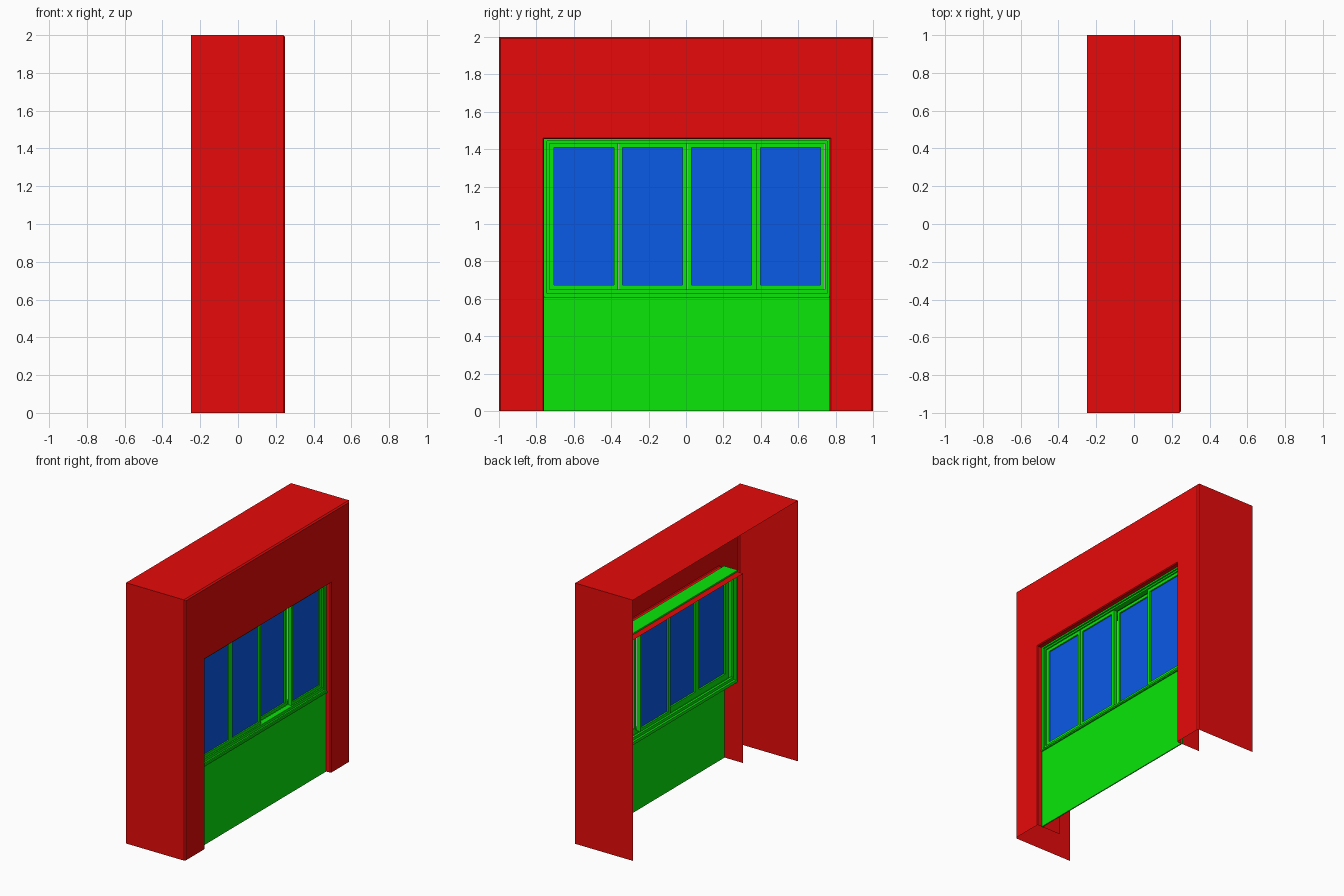
import bpy, bmesh

if "Cube" in bpy.data.objects:
    bpy.data.objects.remove(bpy.data.objects["Cube"])

def material(name, rgb):
    m = bpy.data.materials.new(name)
    m.diffuse_color = (*rgb, 1)
    m.use_nodes = True
    m.node_tree.nodes["Principled BSDF"].inputs["Base Color"].default_value = m.diffuse_color
    return m

RED = material("red_wall", (0.8, 0.003, 0.003))
GREEN = material("green_frame", (0.003, 0.8, 0.003))
BLUE = material("blue_glass", (0.003, 0.1, 0.8))

def finish(name, bm, mat):
    me = bpy.data.meshes.new(name)
    bm.to_mesh(me)
    bm.free()
    me.materials.append(mat)
    ob = bpy.data.objects.new(name, me)
    bpy.context.collection.objects.link(ob)
    return ob

def loft(name, loops, mat, closed_rows=False, closed_loop=False):
    """Join successive point loops with quads."""
    bm = bmesh.new()
    rows = [[bm.verts.new(p) for p in loop] for loop in loops]
    n = len(rows[0])
    for i in range(len(rows) - (0 if closed_rows else 1)):
        a, b = rows[i], rows[(i + 1) % len(rows)]
        for j in range(n if closed_loop else n - 1):
            k = (j + 1) % n
            bm.faces.new((a[j], b[j], b[k], a[k]))
    if closed_rows:
        bmesh.ops.recalc_face_normals(bm, faces=bm.faces)
    return finish(name, bm, mat)

def box(name, x, y, z, mat):
    bm = bmesh.new()
    bmesh.ops.create_cube(bm, size=1)
    for v in bm.verts:
        v.co = [r[0] + (c + 0.5) * (r[1] - r[0]) for c, r in zip(v.co, (x, y, z))]
    return finish(name, bm, mat)

def ring(name, x, y, z, t, mat):
    """Rectangular frame with members of width t."""
    def rect(px, d):
        return [(px, y[0] + d, z[0] + d), (px, y[1] - d, z[0] + d),
                (px, y[1] - d, z[1] - d), (px, y[0] + d, z[1] - d)]
    return loft(name, [rect(x[0], 0), rect(x[1], 0), rect(x[1], t), rect(x[0], t)],
                mat, True, True)

# Hollow wall shell: outer sides, softened front edges, front face and opening flange
def arch(x, y0, y1, top):
    return [(x, y0, 0), (x, y0, top), (x, y1, top), (x, y1, 0)]

B, C = 0.01, 0.006
loft("wall_shell", [
    arch(-0.25, -1, 1, 2),
    arch(0.25 - B, -1, 1, 2),
    arch(0.25, -1 + B, 1 - B, 2 - B),
    arch(0.25, -0.758 - C, 0.768 + C, 1.454 + C),
    arch(0.25 - C, -0.758, 0.768, 1.454),
    arch(0.045, -0.758, 0.768, 1.454)], RED)

# Main window frame: thin outer casing with two raised tracks inside
ring("window_casing", (0.095, 0.212), (-0.764, 0.776), (0.607, 1.465), 0.022, GREEN)
for name, x in (("front_track", (0.16, 0.2)), ("back_track", (0.112, 0.13))):
    ring(name, x, (-0.752, 0.764), (0.628, 1.453), 0.022, GREEN)

# Four sashes, the third one set back in the rear track
Z = (0.65, 1.431)
W = 0.368
for i in range(4):
    y0 = -0.73 + i * W
    x0 = 0.127 if i == 2 else 0.16
    ring(f"sash_{i + 1}", (x0, x0 + 0.03), (y0 + 0.001, y0 + W - 0.001), Z, 0.023, GREEN)
    box(f"glass_{i + 1}", (x0 + 0.012, x0 + 0.02), (y0 + 0.022, y0 + W - 0.022),
        (Z[0] + 0.021, Z[1] - 0.021), BLUE)

# Sill strip and lower panel
box("sill_strip", (0.2, 0.22), (-0.758, 0.768), (0.607, 0.616), GREEN)
box("lower_panel", (0.203, 0.211), (-0.764, 0.776), (0, 0.607), GREEN)
